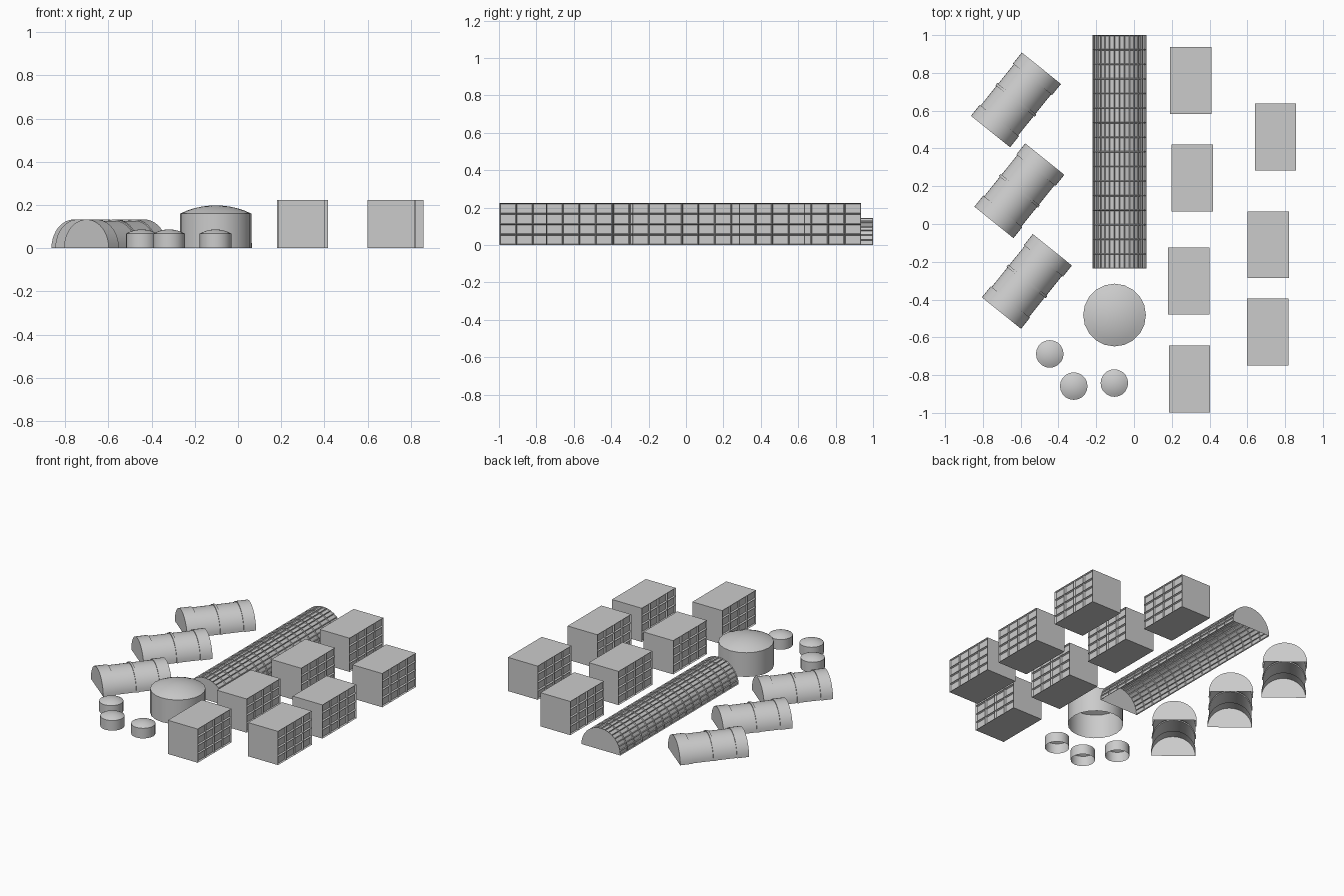
import bpy, bmesh
from math import pi, sin, cos, radians

if "Cube" in bpy.data.objects:
    bpy.data.objects.remove(bpy.data.objects["Cube"])


def finish(bm, name, loc, rot=0, smooth=False):
    bmesh.ops.recalc_face_normals(bm, faces=bm.faces)
    me = bpy.data.meshes.new(name)
    bm.to_mesh(me)
    bm.free()
    ob = bpy.data.objects.new(name, me)
    bpy.context.collection.objects.link(ob)
    ob.location = (loc[0], loc[1], 0)
    ob.rotation_euler.z = rot
    if smooth:
        bpy.ops.object.select_all(action='DESELECT')
        ob.select_set(True)
        bpy.context.view_layer.objects.active = ob
        bpy.ops.object.shade_smooth_by_angle(angle=radians(30))
    return ob


def vault(stations, segs):
    """Half-round tunnel along y from (y, radius) stations, open below, capped ends."""
    bm = bmesh.new()
    rings = [[bm.verts.new((-r * cos(pi * i / segs), y, r * sin(pi * i / segs)))
              for i in range(segs + 1)] for y, r in stations]
    sides = [bm.faces.new((a[i], a[i + 1], b[i + 1], b[i]))
             for a, b in zip(rings, rings[1:]) for i in range(segs)]
    bm.faces.new(rings[0])
    bm.faces.new(rings[-1][::-1])
    bmesh.ops.recalc_face_normals(bm, faces=bm.faces)
    # make sure the shell faces outward although it is open below
    top = sides[segs // 2]
    if top.normal.z < 0:
        bmesh.ops.reverse_faces(bm, faces=bm.faces)
    return bm, sides


def finish_vault(bm, name, loc, rot=0, smooth=False):
    return finish(bm, name, loc, rot, smooth)


# Long glazed greenhouse with recessed panes
L, R = 1.236, 0.143
bm, sides = vault([(-L / 2 + L * i / 16, R) for i in range(17)], 16)
bmesh.ops.inset_individual(bm, faces=sides, thickness=0.005, depth=-0.006)
finish(bm, "greenhouse", (-0.077, 0.382))

# Barrel halls: raised end bands and a middle rib over a narrower body
h, band, rib, ro, ri = 0.215, 0.075, 0.007, 0.133, 0.127
profile = [(-h, ro), (-h + band, ro), (-h + band, ri), (-rib, ri), (-rib, ro),
           (rib, ro), (rib, ri), (h - band, ri), (h - band, ro), (h, ro)]
for n, c in enumerate([(-0.625, 0.657), (-0.607, 0.176), (-0.567, -0.304)]):
    bm, _ = vault(profile, 20)
    finish(bm, f"barrel_hall_{n + 1}", c, radians(-38.8), True)


# Domed tanks, open underneath
def tank(name, loc, r, wall, apex, segs=20):
    bm = bmesh.new()
    rise = apex - wall
    big = (r * r + rise * rise) / (2 * rise)
    prof = [(r, 0), (r, wall)]
    for k in (0.8, 0.6, 0.4, 0.2):
        prof.append((r * k, apex - big + (big * big - (r * k) ** 2) ** 0.5))
    rings = [[bm.verts.new((p * cos(2 * pi * i / segs), p * sin(2 * pi * i / segs), z))
              for i in range(segs)] for p, z in prof]
    for a, b in zip(rings, rings[1:]):
        for i in range(segs):
            j = (i + 1) % segs
            bm.faces.new((a[i], a[j], b[j], b[i]))
    tip = bm.verts.new((0, 0, apex))
    for i in range(segs):
        bm.faces.new((rings[-1][i], rings[-1][(i + 1) % segs], tip))
    finish(bm, name, loc, 0, True)


tank("large_tank", (-0.103, -0.482), 0.166, 0.160, 0.198)
for n, c in enumerate([(-0.446, -0.688), (-0.319, -0.858), (-0.104, -0.842)]):
    tank(f"small_tank_{n + 1}", c, 0.073, 0.067, 0.087)


# Building blocks with 4 x 4 recessed windows on both long sides
def block(name, loc, w=0.219, d=0.354, h=0.223, n=4):
    bm = bmesh.new()
    grids = []
    for x in (-w / 2, w / 2):
        grids.append([[bm.verts.new((x, -d / 2 + d * i / n, h * k / n))
                       for k in range(n + 1)] for i in range(n + 1)])
    a, b = grids
    panes = [bm.faces.new((g[i][k], g[i + 1][k], g[i + 1][k + 1], g[i][k + 1]))
             for g in grids for i in range(n) for k in range(n)]
    for i in range(n):
        for k in (0, n):
            bm.faces.new((a[i][k], a[i + 1][k], b[i + 1][k], b[i][k]))
            bm.faces.new((a[k][i], a[k][i + 1], b[k][i + 1], b[k][i]))
    bmesh.ops.recalc_face_normals(bm, faces=bm.faces)
    bmesh.ops.inset_individual(bm, faces=panes, thickness=0.006, depth=-0.01)
    finish(bm, name, loc)


spots = [(0.301, 0.759), (0.308, 0.243), (0.29, -0.302), (0.294, -0.82),
         (0.749, 0.46), (0.711, -0.11), (0.708, -0.571)]
for n, c in enumerate(spots):
    block(f"block_{n + 1}", c)
